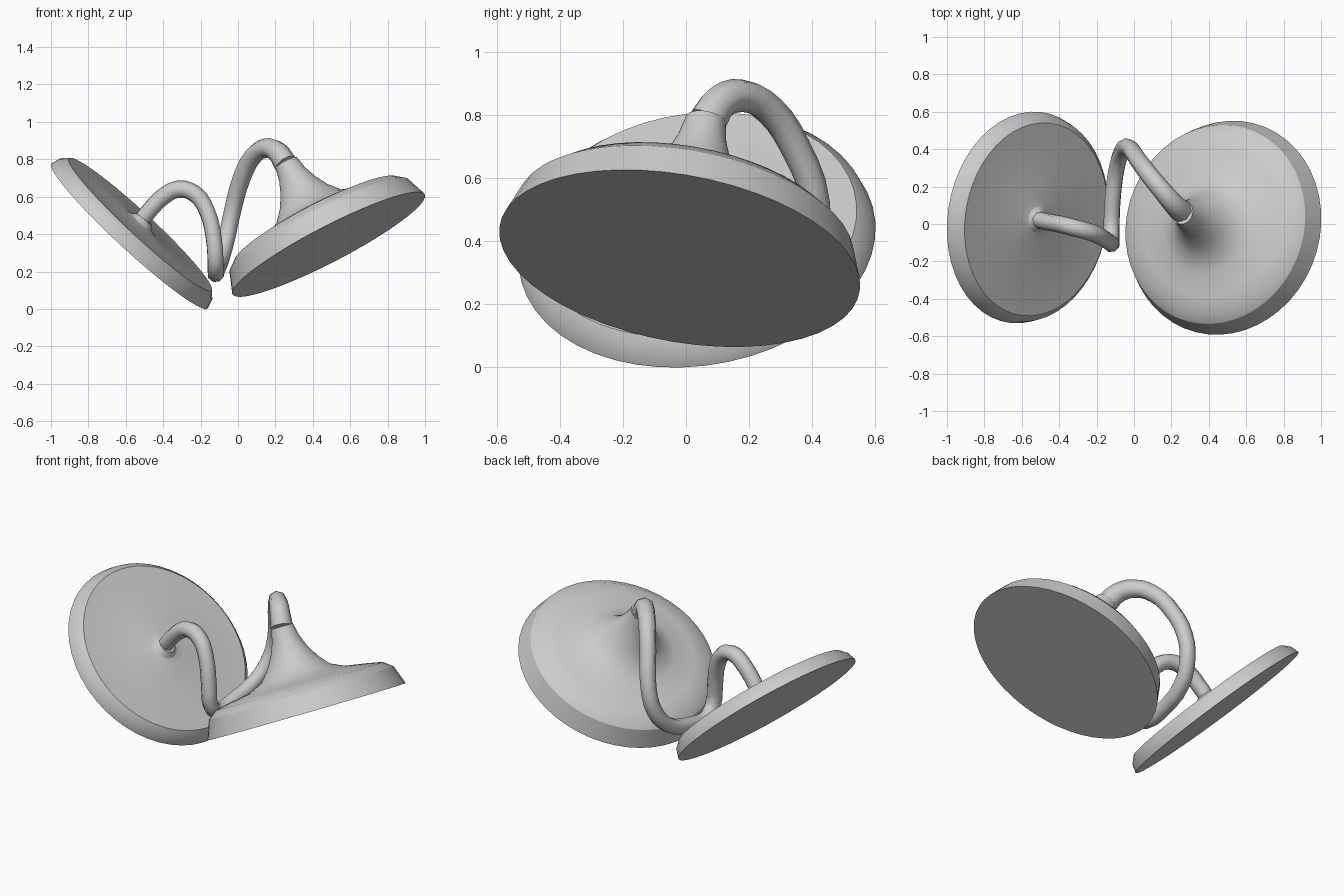
import bpy, bmesh, math
from mathutils import Vector

if "Cube" in bpy.data.objects:
    bpy.data.objects.remove(bpy.data.objects["Cube"])

gray = bpy.data.materials.new("light_gray")
gray.diffuse_color = (0.6, 0.6, 0.6, 1)
gray.use_nodes = True
gray.node_tree.nodes["Principled BSDF"].inputs["Base Color"].default_value = gray.diffuse_color


def finish(ob, angle):
    ob.data.materials.clear()
    ob.data.materials.append(gray)
    bpy.ops.object.select_all(action='DESELECT')
    ob.select_set(True)
    bpy.context.view_layer.objects.active = ob
    bpy.ops.object.shade_smooth_by_angle(angle=math.radians(angle))


def turned(name, profile, centre, axis, sides=48):
    """Revolve (radius, height) points about an axis and close both ends."""
    bm = bmesh.new()
    rings = []
    for r, h in profile:
        rings.append([bm.verts.new((r * math.cos(a), r * math.sin(a), h))
                      for a in (2 * math.pi * i / sides for i in range(sides))])
    for lo, hi in zip(rings, rings[1:]):
        for i in range(sides):
            j = (i + 1) % sides
            bm.faces.new((lo[i], lo[j], hi[j], hi[i]))
    bm.faces.new(rings[0][::-1])
    bm.faces.new(rings[-1])
    bmesh.ops.recalc_face_normals(bm, faces=bm.faces)
    me = bpy.data.meshes.new(name)
    bm.to_mesh(me)
    bm.free()
    ob = bpy.data.objects.new(name, me)
    bpy.context.collection.objects.link(ob)
    ob.location = centre
    ob.rotation_mode = 'QUATERNION'
    ob.rotation_quaternion = Vector((0, 0, 1)).rotation_difference(Vector(axis).normalized())
    finish(ob, 30)


# Domed disc flaring up into a neck
turned("domed_disc",
       [(.58, 0), (.54, .11), (.49, .15), (.40, .168), (.28, .188), (.20, .225),
        (.145, .29), (.105, .36), (.078, .43), (.064, .5)],
       (.485, -.02, .345), (-.455, .165, .875))

# Flat disc with a bevelled rim and a small fillet around the rod
turned("flat_disc",
       [(.57, 0), (.555, .05), (.52, .085), (.11, .087), (.07, .098), (.045, .125)],
       (-.58, .035, .39), (.675, -.12, .728))

# Bent rod joining the two discs: x, y, z, radius
path = [(-.54, .03, .44, .045), (-.47, .012, .53, .045), (-.40, 0, .60, .046),
        (-.32, -.02, .64, .046), (-.23, -.045, .615, .046), (-.165, -.075, .52, .045),
        (-.13, -.1, .38, .045), (-.12, -.095, .25, .045), (-.12, -.03, .195, .045),
        (-.115, .12, .205, .045), (-.09, .31, .27, .045), (-.06, .395, .38, .045),
        (-.03, .41, .52, .046), (.02, .345, .70, .048), (.08, .265, .815, .05),
        (.15, .18, .86, .052), (.21, .11, .84, .057), (.255, .065, .775, .063)]
cu = bpy.data.curves.new("bent_rod", 'CURVE')
cu.dimensions = '3D'
cu.bevel_depth = 1
cu.bevel_resolution = 2
cu.resolution_u = 3
cu.use_fill_caps = True
sp = cu.splines.new('BEZIER')
sp.bezier_points.add(len(path) - 1)
for p, (x, y, z, r) in zip(sp.bezier_points, path):
    p.co = (x, y, z)
    p.radius = r
    p.handle_left_type = p.handle_right_type = 'AUTO'
rod = bpy.data.objects.new("bent_rod", cu)
bpy.context.collection.objects.link(rod)
bpy.ops.object.select_all(action='DESELECT')
rod.select_set(True)
bpy.context.view_layer.objects.active = rod
bpy.ops.object.convert(target='MESH')
finish(bpy.context.view_layer.objects.active, 50)
